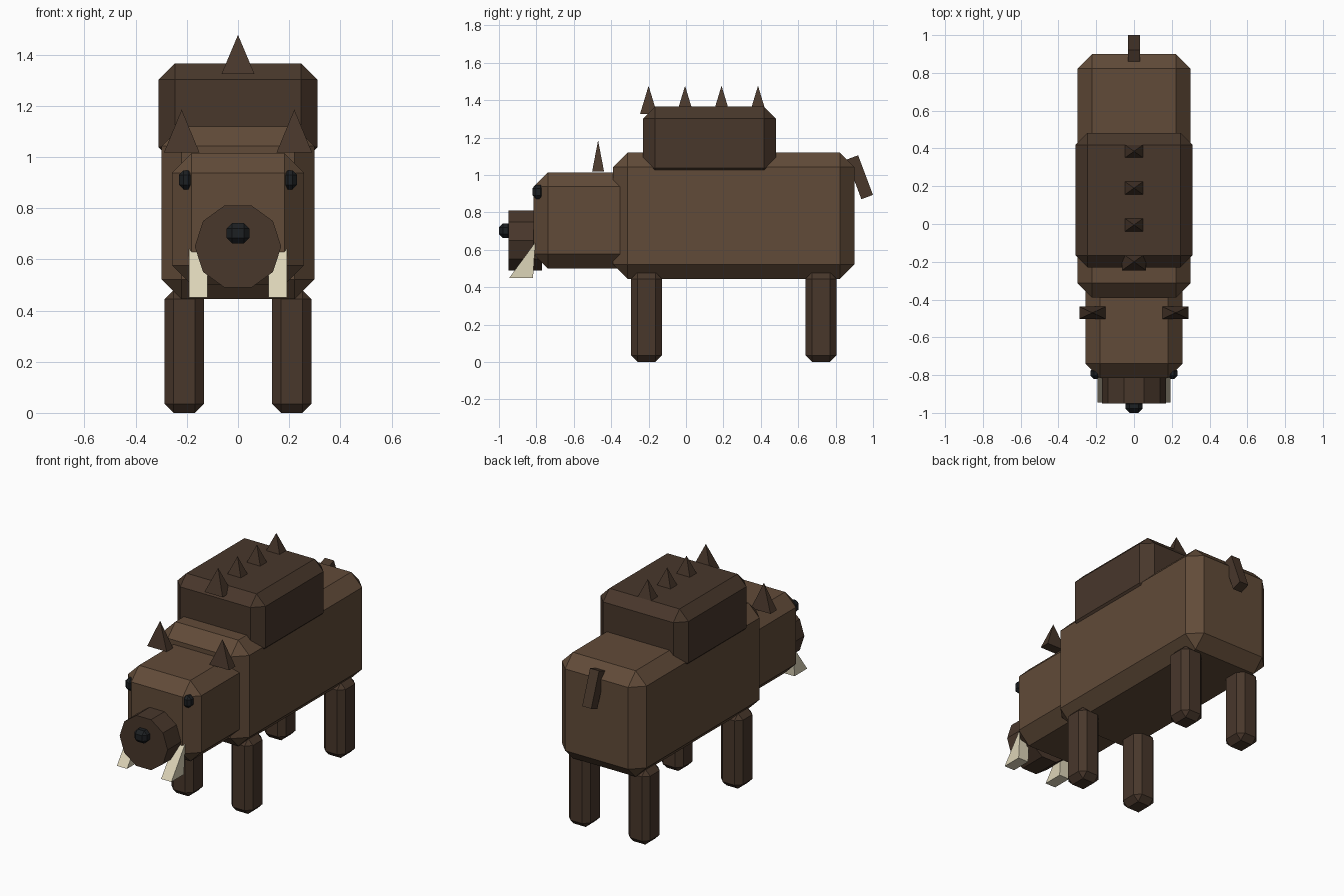
import bpy, bmesh, math
from mathutils import Matrix, Vector

if "Cube" in bpy.data.objects:
    bpy.data.objects.remove(bpy.data.objects["Cube"])


def material(name, r, g, b):
    m = bpy.data.materials.new(name)
    m.diffuse_color = (r, g, b, 1)
    m.use_nodes = True
    m.node_tree.nodes["Principled BSDF"].inputs["Base Color"].default_value = m.diffuse_color
    return m


FUR = material("fur", 0.12, 0.07, 0.04)
DARK = material("dark_fur", 0.065, 0.038, 0.024)
IVORY = material("ivory", 0.72, 0.66, 0.48)
BLACK = material("black", 0.012, 0.014, 0.016)


def finish(name, bm, mat, loc, rx=0.0):
    bmesh.ops.recalc_face_normals(bm, faces=bm.faces[:])
    me = bpy.data.meshes.new(name)
    bm.to_mesh(me)
    bm.free()
    me.materials.append(mat)
    ob = bpy.data.objects.new(name, me)
    ob.location = loc
    ob.rotation_euler.x = rx
    bpy.context.collection.objects.link(ob)
    return ob


def box(name, loc, size, bevel, mat, rx=0.0):
    """Box with single-segment chamfered edges."""
    bm = bmesh.new()
    bmesh.ops.create_cube(bm, size=1, matrix=Matrix.Diagonal((*size, 1)))
    ob = finish(name, bm, mat, loc, rx)
    if bevel:
        mod = ob.modifiers.new("chamfer", 'BEVEL')
        mod.width = bevel
        mod.segments = 1
        mod.limit_method = 'NONE'
    return ob


def pyramid(name, loc, sx, sy, h, mat):
    """Four-sided spike, loc is the base centre."""
    bm = bmesh.new()
    base = [bm.verts.new((x * sx / 2, y * sy / 2, 0))
            for x, y in ((-1, -1), (1, -1), (1, 1), (-1, 1))]
    tip = bm.verts.new((0, 0, h))
    bm.faces.new(base)
    for i in range(4):
        bm.faces.new((base[i], base[(i + 1) % 4], tip))
    return finish(name, bm, mat, loc)


def prism_x(name, pts, x0, x1, mat):
    """Profile of (y, z) points extruded along x."""
    bm = bmesh.new()
    f = bm.faces.new([bm.verts.new((x0, y, z)) for y, z in pts])
    r = bmesh.ops.extrude_face_region(bm, geom=[f])
    bmesh.ops.translate(bm, vec=Vector((x1 - x0, 0, 0)),
                        verts=[v for v in r["geom"] if isinstance(v, bmesh.types.BMVert)])
    return finish(name, bm, mat, (0, 0, 0))


# Main masses
box("body", (0, 0.255, 0.782), (0.597, 1.29, 0.675), 0.077, FUR)
box("shoulder_hump", (0, 0.126, 1.17), (0.62, 0.71, 0.39), 0.063, DARK)
box("head", (0, -0.535, 0.757), (0.516, 0.56, 0.515), 0.077, FUR)

# Ten-sided snout
bm = bmesh.new()
bmesh.ops.create_cone(bm, cap_ends=True, segments=10, radius1=0.169, radius2=0.169, depth=0.18)
for v in bm.verts:  # corners at left and right, flat top and bottom
    k = round(math.atan2(v.co.y, v.co.x) / (math.pi / 5) - 0.01)
    v.co.x, v.co.y = 0.169 * math.cos(k * math.pi / 5), 0.169 * math.sin(k * math.pi / 5)
finish("snout", bm, DARK, (0, -0.86, 0.65), math.pi / 2)
box("nose", (0, -0.965, 0.702), (0.09, 0.07, 0.08), 0.022, BLACK)

# Mirrored parts
for side, s in (("left", 1), ("right", -1)):
    box(f"{side}_eye", (s * 0.204, -0.79, 0.91), (0.054, 0.06, 0.074), 0.018, BLACK)
    pyramid(f"{side}_ear", (s * 0.22, -0.47, 1.018), 0.138, 0.064, 0.167, DARK)
    prism_x(f"{side}_tusk", ((-0.945, 0.45), (-0.818, 0.45), (-0.806, 0.64)),
            s * 0.12, s * 0.192, IVORY)
    for end, y in (("front", -0.211), ("back", 0.722)):
        box(f"{end}_{side}_leg", (s * 0.21, y, 0.24), (0.153, 0.165, 0.48), 0.035, DARK)

# Ridge of spikes along the hump
for i in range(4):
    pyramid(f"back_spike_{i + 1}", (0, -0.2 + i * 0.195, 1.325), 0.128, 0.092, 0.152, DARK)

# Tilted tail
box("tail", (0, 0.929, 0.988), (0.064, 0.066, 0.226), 0, DARK, math.radians(20.5))
